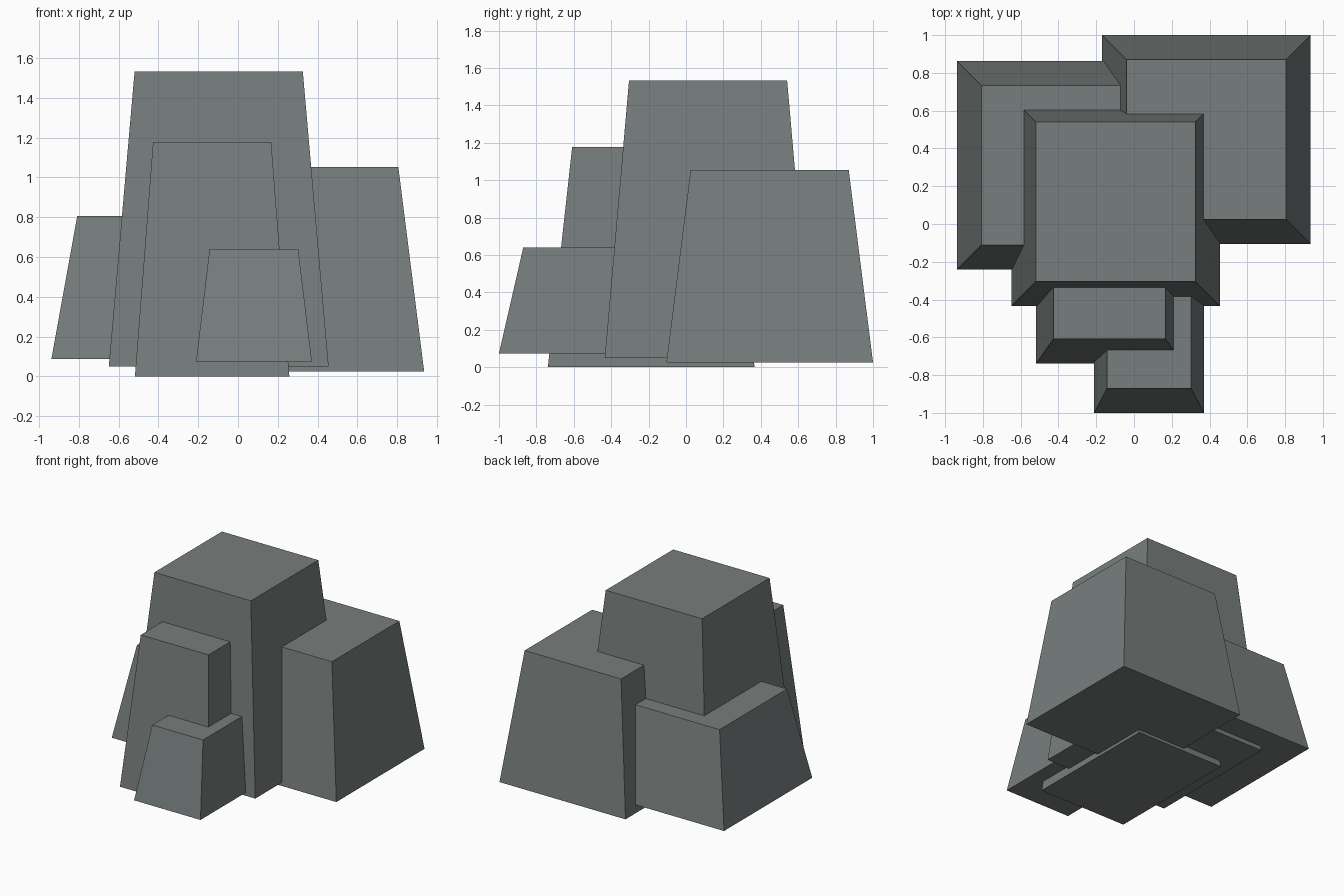
import bpy
import bmesh

if "Cube" in bpy.data.objects:
    bpy.data.objects.remove(bpy.data.objects["Cube"])

# One flat stone colour
stone = bpy.data.materials.new("grey_stone")
stone.diffuse_color = (0.185, 0.21, 0.205, 1.0)
stone.use_nodes = True
stone.node_tree.nodes["Principled BSDF"].inputs["Base Color"].default_value = stone.diffuse_color

TAPER = 0.765  # top size relative to the base


def tapered_block(name, cx, cy, wx, wy, z0, z1):
    """Block with base wx by wy at z0, narrowing evenly to z1."""
    bm = bmesh.new()
    bmesh.ops.create_cube(bm, size=1.0)
    for v in bm.verts:
        top = v.co.z > 0
        s = TAPER if top else 1.0
        v.co = (cx + v.co.x * wx * s, cy + v.co.y * wy * s, z1 if top else z0)
    mesh = bpy.data.meshes.new(name)
    bm.to_mesh(mesh)
    bm.free()
    mesh.materials.append(stone)
    obj = bpy.data.objects.new(name, mesh)
    bpy.context.collection.objects.link(obj)
    return obj


# Rock cluster: name, centre x, centre y, base width, base depth, bottom, top
W = 1.105
blocks = [
    ("tall_centre_rock", -0.097, 0.118, W, W, 0.05, 1.533),
    ("back_right_rock", 0.383, 0.4475, W, W, 0.025, 1.053),
    ("left_rock", -0.3855, 0.311, W, W, 0.086, 0.805),
    ("front_middle_rock", -0.130, -0.186, 0.776, W, 0.0, 1.178),
    ("front_small_rock", 0.080, -0.4475, 0.582, W, 0.074, 0.64),
]
for b in blocks:
    tapered_block(*b)
